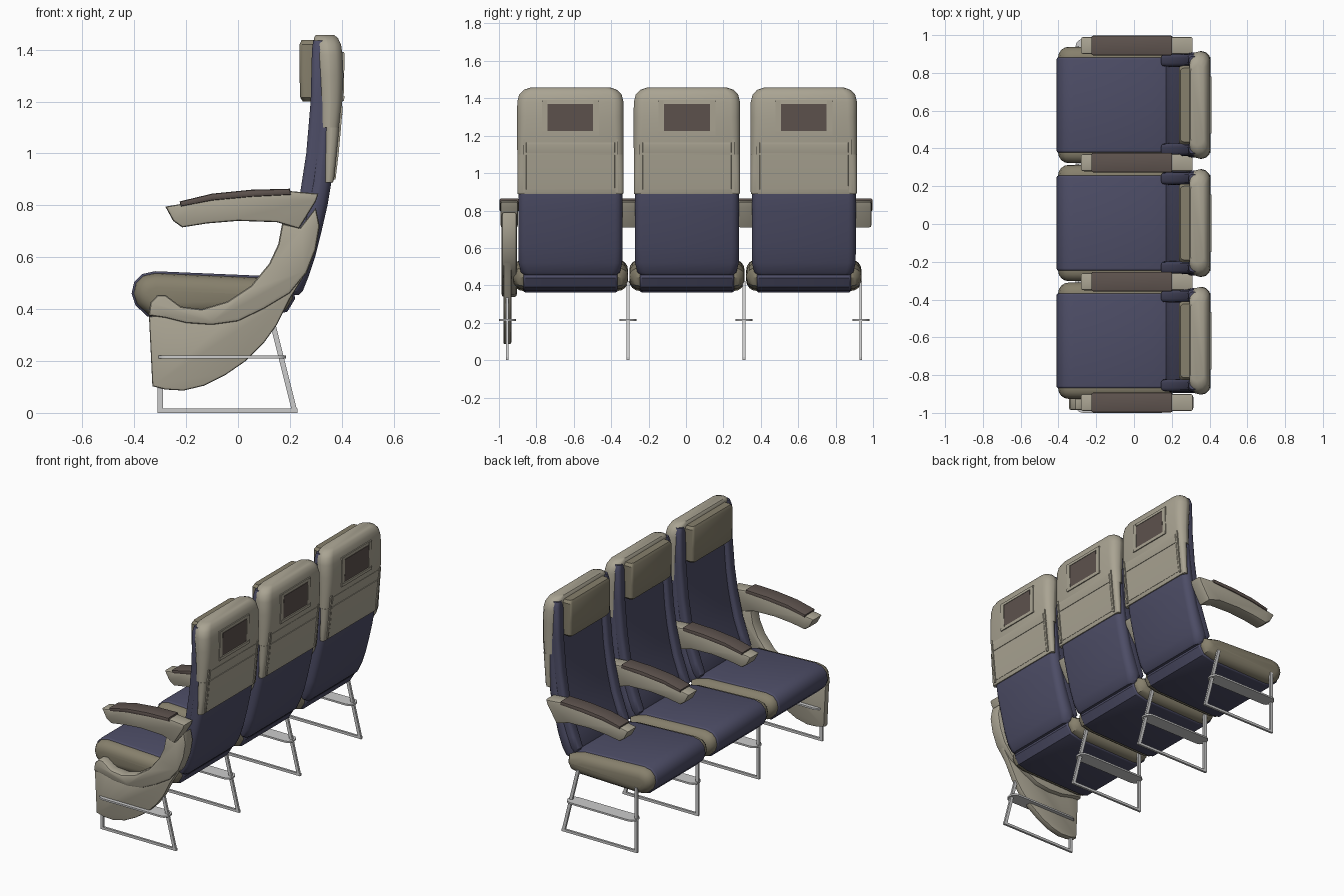
import bpy, bmesh, math
from mathutils import Vector

if "Cube" in bpy.data.objects:
    bpy.data.objects.remove(bpy.data.objects["Cube"])


def material(name, rgb):
    m = bpy.data.materials.new(name)
    m.diffuse_color = (*rgb, 1)
    m.use_nodes = True
    m.node_tree.nodes["Principled BSDF"].inputs["Base Color"].default_value = m.diffuse_color
    return m


BLUE = material("blue_fabric", (0.075, 0.075, 0.135))
SHELL = material("beige_plastic", (0.40, 0.37, 0.29))
KHAKI = material("khaki_leather", (0.24, 0.215, 0.15))
BROWN = material("brown_pad", (0.11, 0.085, 0.075))


def skin(name, rings, mat=None):
    """Closed solid through equal-length rings of points, capped at both ends."""
    bm = bmesh.new()
    vs = [[bm.verts.new(p) for p in ring] for ring in rings]
    n = len(vs[0])
    for a, b in zip(vs, vs[1:]):
        for i in range(n):
            bm.faces.new((a[i], a[(i + 1) % n], b[(i + 1) % n], b[i]))
    bm.faces.new(vs[0])
    bm.faces.new(vs[-1])
    bmesh.ops.recalc_face_normals(bm, faces=bm.faces)
    me = bpy.data.meshes.new(name)
    bm.to_mesh(me)
    bm.free()
    ob = bpy.data.objects.new(name, me)
    bpy.context.collection.objects.link(ob)
    if mat:
        me.materials.append(mat)
    return ob


def inset(prof, d):
    """Move an x-z outline inward by d."""
    pts = [Vector(p) for p in prof]
    n = len(pts)
    area = sum(pts[i - 1].x * pts[i].y - pts[i].x * pts[i - 1].y for i in range(n))
    s = 1 if area > 0 else -1
    out = []
    for i, p in enumerate(pts):
        a = (p - pts[i - 1]).normalized()
        b = (pts[(i + 1) % n] - p).normalized()
        na, nb = Vector((-a.y, a.x)) * s, Vector((-b.y, b.x)) * s
        out.append(p + (na + nb) * (d / max(0.6, 1 + na.dot(nb))))
    return out


def slab(name, prof, cy, hw, r, mat=None, seg=3):
    """Side outline extruded along y with rounded rims of radius r."""
    steps = [math.pi / 2 * k / seg for k in range(seg + 1)] if r else [0]
    half = [(hw - r + r * math.sin(a), r * (1 - math.cos(a))) for a in steps]
    rows = [(-y, d) for y, d in reversed(half)] + half
    return skin(name, [[(p.x, cy + y, p.y) for p in inset(prof, d)] for y, d in rows], mat)


def column(name, rows, cy, r, mat=None, seg=3):
    """Stack of rounded rectangles; each row is z, front x, rear x, half width."""
    rings = []
    for z, x0, x1, hw in rows:
        q = min(r, (x1 - x0) * 0.48)
        ring = []
        for k, (cx, sy) in enumerate([(x1 - q, 1), (x0 + q, 1), (x0 + q, -1), (x1 - q, -1)]):
            for j in range(seg + 1):
                a = math.pi / 2 * (k + j / seg)
                ring.append((cx + q * math.cos(a), cy + sy * (hw - q) + q * math.sin(a), z))
        rings.append(ring)
    return skin(name, rings, mat)


def bar(name, a, b, w, cy, hw, mat=None):
    """Flat bar between two x-z points."""
    a, b = Vector(a), Vector(b)
    d = (b - a).normalized() * (w / 2)
    s = Vector((-d.y, d.x))
    return slab(name, [a + s, b + s, b - s, a - s], cy, hw, 0, mat)


CUSHION = [(-.41, .46), (-.40, .505), (-.37, .535), (-.32, .546), (.1, .528), (.21, .50),
           (.22, .44), (.19, .39), (.12, .372), (-.3, .362), (-.35, .372), (-.395, .415)]

BACK = [(.455, .18, .235, .245), (.47, .17, .25, .265), (.52, .17, .27, .277), (.6, .2, .297, .278),
        (.7, .235, .322, .278), (.8, .258, .345, .278), (.89, .275, .36, .278),
        (1.0, .29, .365, .276), (1.1, .298, .37, .274), (1.2, .304, .37, .274),
        (1.38, .3, .37, .27), (1.42, .3, .36, .255), (1.44, .3, .35, .22)]

WING = [(.50, .16, .22, .02), (.53, .143, .24, .032), (.6, .17, .25, .034), (.7, .205, .28, .034),
        (.85, .24, .32, .034), (1.0, .263, .34, .034), (1.2, .28, .345, .034),
        (1.40, .285, .345, .034), (1.435, .29, .34, .022)]

SHELL_UP = [(1.10, .316, .39, .284), (1.2, .311, .402, .285), (1.3, .302, .406, .285),
            (1.38, .296, .403, .284), (1.42, .293, .397, .274), (1.445, .293, .385, .25),
            (1.457, .30, .37, .215)]
SHELL_LOW = [(.888, .335, .366, .282), (.9, .335, .37, .284), (1.0, .335, .380, .284),
             (1.10, .335, .39, .284)]

HEADREST = [(1.2, .25, .30, .19), (1.215, .24, .31, .205), (1.3, .237, .31, .208),
            (1.42, .237, .31, .208), (1.437, .245, .31, .195)]

for cy in (-.618, .005, .63):
    # seat cushion: leather side bolsters with a fabric centre
    slab("seat_bolsters", inset(CUSHION, .008), cy, .308, .055, KHAKI, 4)
    slab("seat_cushion", CUSHION, cy, .252, .012, BLUE)
    # backrest
    column("backrest", BACK, cy, .04, BLUE)
    for s in (-1, 1):
        column("backrest_wing", WING, cy + s * .236, .02, BLUE)
    column("back_shell_upper", SHELL_UP, cy, .05, SHELL)
    column("back_shell_lower", SHELL_LOW, cy, .03, SHELL)
    column("headrest", HEADREST, cy, .02, KHAKI)
    # screen in a raised frame
    bar("screen", (.400, 1.225), (.404, 1.37), .012, cy, .122, BROWN)
    bar("screen_frame_bottom", (.398, 1.203), (.399, 1.222), .022, cy, .152, SHELL)
    bar("screen_frame_top", (.401, 1.372), (.400, 1.39), .018, cy, .152, SHELL)
    for s in (-1, 1):
        bar("screen_frame_side", (.398, 1.205), (.402, 1.388), .018, cy + s * .138, .014, SHELL)
    # folding table with top lip and side rails
    slab("tray_table", [(.35, .912), (.373, .912), (.385, 1.0), (.394, 1.098), (.36, 1.1)],
         cy, .238, .003, SHELL, 1)
    slab("tray_lip", [(.36, 1.108), (.394, 1.108), (.402, 1.15), (.40, 1.165), (.36, 1.165)],
         cy, .238, .003, SHELL, 1)
    for s in (-1, 1):
        slab("tray_rail", [(.35, .90), (.376, .90), (.388, 1.0), (.397, 1.1), (.404, 1.18), (.36, 1.18)],
             cy + s * .248, .006, 0, SHELL)

ARM = [(-.28, .795), (-.22, .805), (-.1, .835), (.05, .85), (.2, .855), (.31, .845), (.30, .815),
       (.235, .71), (.15, .735), (0, .74), (-.12, .73), (-.215, .715), (-.25, .74)]
PAD = [(-.225, .815), (-.1, .845), (.05, .86), (.2, .864), (.205, .84), (.05, .832), (-.1, .818),
       (-.22, .795)]

# armrests
for cy in (-.945, -.305, .325, .945):
    slab("armrest", ARM, cy, .046, .01, SHELL, 2)
    slab("armrest_pad", PAD, cy, .052, .008, BROWN, 2)

# leg frames
for cy in (-.955, -.31, .31, .935):
    bar("foot_rail", (-.31, .008), (.23, .008), .016, cy, .007)
    bar("front_leg", (-.30, .0), (-.30, .42), .02, cy, .007)
    bar("rear_leg", (.219, .004), (.115, .42), .02, cy, .007)
    column("leg_brace", [(.21, -.31, .185, .045), (.221, -.31, .185, .045)], cy, .04)

# end panel: thin skirt below a thick curved rim
SKIRT = [(-.343, .37), (-.33, .103), (-.28, .09), (-.21, .086), (-.13, .105), (-.05, .145), (.03, .2),
         (.1, .27), (.15, .34), (.2, .44), (.25, .52), (.20, .56), (.1, .47), (0, .4), (-.15, .37),
         (-.25, .39)]
RIM = [(-.345, .375), (-.338, .425), (-.31, .455), (-.28, .455), (-.22, .41), (-.14, .40),
       (-.04, .43), (.05, .49), (.12, .575), (.155, .65), (.17, .73), (.24, .715), (.30, .79),
       (.315, .72), (.30, .63), (.265, .54), (.2, .46), (.1, .40), (0, .352), (-.1, .338),
       (-.2, .345), (-.28, .365)]
slab("end_panel_skirt", SKIRT, -.955, .021, .008, SHELL, 2)
slab("end_panel_rim", RIM, -.945, .041, .014, SHELL, 2)

# smooth shading with sharp edges kept
bpy.ops.object.select_all(action='SELECT')
bpy.context.view_layer.objects.active = bpy.context.selected_objects[0]
bpy.ops.object.shade_smooth_by_angle(angle=math.radians(35))
